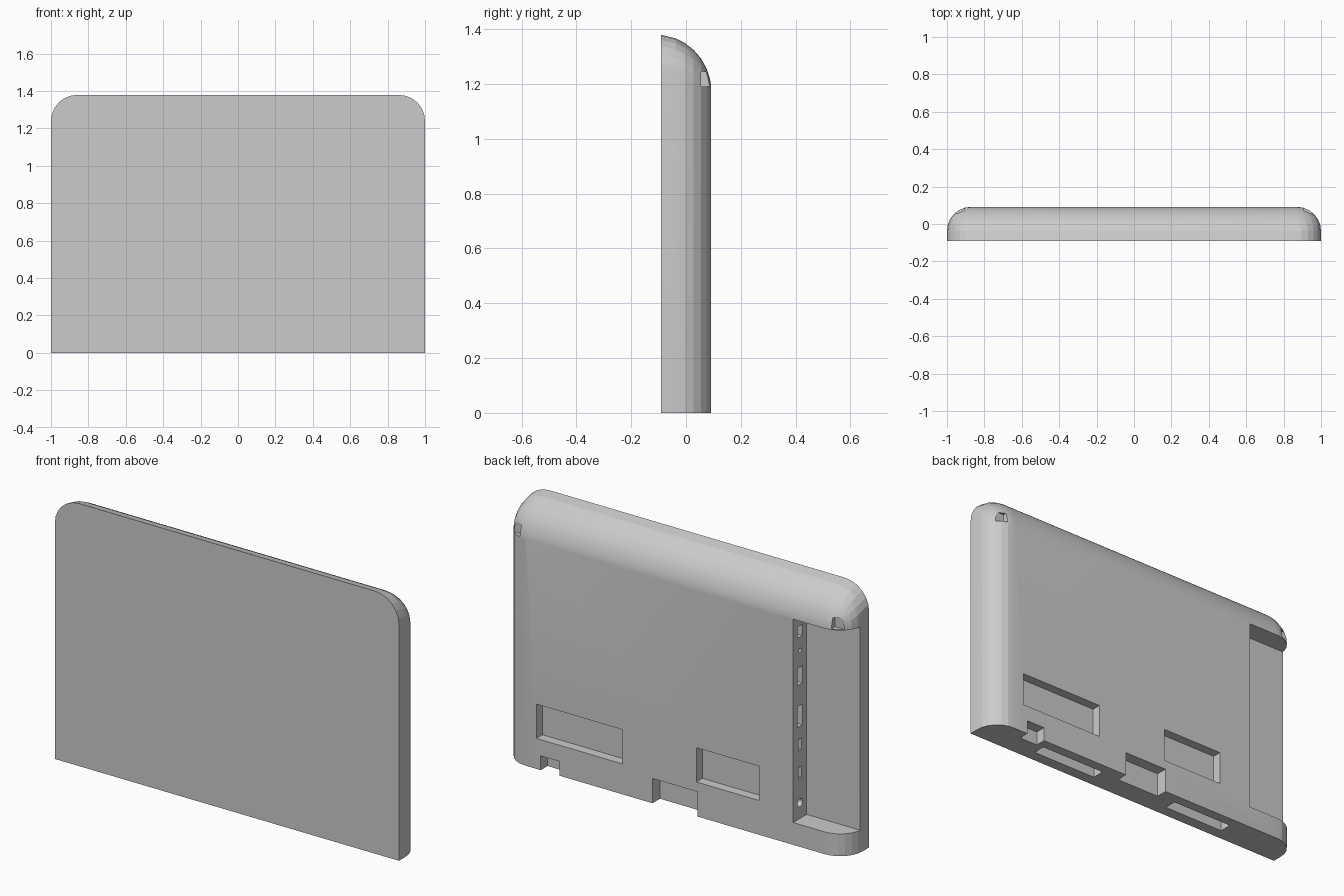
import bpy, bmesh
from math import sin, cos, pi, sqrt, radians

if "Cube" in bpy.data.objects:
    bpy.data.objects.remove(bpy.data.objects["Cube"])

BACK, FLOOR = 0.092, -0.02

grey = bpy.data.materials.new("plain_grey")
grey.use_nodes = True
grey.diffuse_color = (0.6, 0.6, 0.6, 1)
grey.node_tree.nodes["Principled BSDF"].inputs["Base Color"].default_value = (0.6, 0.6, 0.6, 1)


def make_object(name, bm):
    mesh = bpy.data.meshes.new(name)
    bmesh.ops.recalc_face_normals(bm, faces=bm.faces)
    bm.to_mesh(mesh)
    bm.free()
    mesh.materials.append(grey)
    obj = bpy.data.objects.new(name, mesh)
    bpy.context.collection.objects.link(obj)
    return obj


def outline(y, half_width):
    """Rounded-top outline of the shell at one depth."""
    top = 1.17 + 0.21 * sqrt(max(0, 1 - ((y + 0.11) / 0.203) ** 2))
    r = half_width - 0.86
    pts = [(half_width, 0)]
    for side in (1, -1):
        for i in range(7):
            a = pi / 12 * (i if side == 1 else 6 - i)
            pts.append((side * (half_width - r + r * cos(a)), top - r + r * sin(a)))
    pts.append((-half_width, 0))
    return [(x, y, z) for x, z in pts]


# Shell: outlines lofted from the flat front to the rounded back
layers = [(-BACK, 1.0)]
for i in range(7):
    a = pi / 12 * i
    layers.append((BACK - 0.13 + 0.13 * sin(a), 0.87 + 0.13 * cos(a)))
bm = bmesh.new()
rings = [[bm.verts.new(p) for p in outline(y, w)] for y, w in layers]
count = len(rings[0])
for lower, upper in zip(rings, rings[1:]):
    for i in range(count - 1):
        bm.faces.new((lower[i], lower[i + 1], upper[i + 1], upper[i]))
bm.faces.new(rings[0])
bm.faces.new(rings[-1])
bm.faces.new([r[0] for r in rings] + [r[-1] for r in reversed(rings)])
shell = make_object("back_shell", bm)


def apply_cut(name, bm):
    cutter = make_object(name, bm)
    cutter.hide_render = True
    bpy.context.view_layer.objects.active = shell
    mod = shell.modifiers.new(name, "BOOLEAN")
    mod.operation, mod.solver, mod.object = "DIFFERENCE", "EXACT", cutter
    bpy.ops.object.modifier_apply(modifier=name)
    bpy.data.objects.remove(cutter)


def cut_box(name, x, y, z):
    bm = bmesh.new()
    bmesh.ops.create_cube(bm, size=1)
    for v in bm.verts:
        v.co = [lo + (c + 0.5) * (hi - lo) for c, (lo, hi) in zip(v.co, (x, y, z))]
    apply_cut(name, bm)


def cut_round(name, radius, z):
    bm = bmesh.new()
    bmesh.ops.create_cone(bm, cap_ends=True, segments=16, radius1=radius, radius2=radius, depth=0.1)
    for v in bm.verts:
        v.co = (v.co.z - 0.69, v.co.x + 0.035, v.co.y + z)
    apply_cut(name, bm)


# Open side bay with its row of ports
cut_box("side_bay", (-1.1, -0.687), (FLOOR, 0.2), (0.117, 1.185))
for z, height, half in ((1.1, 0.06, 0.02), (0.867, 0.09, 0.02), (0.657, 0.11, 0.02),
                        (0.505, 0.06, 0.011), (0.358, 0.06, 0.011)):
    cut_box("port", (-0.74, -0.64), (0.035 - half, 0.035 + half), (z - height / 2, z + height / 2))
cut_round("small_jack", 0.011, 1.0)
cut_round("large_jack", 0.021, 0.2)

# Rear windows and bottom notches
cut_box("wide_window", (0.305, 0.805), (0.042, 0.2), (0.16, 0.34))
cut_box("narrow_window", (-0.49, -0.125), (0.042, 0.2), (0.18, 0.36))
cut_box("small_notch", (0.67, 0.78), (0.035, 0.2), (-0.1, 0.075))
cut_box("middle_notch", (-0.13, 0.13), (0.03, 0.2), (-0.1, 0.13))

# Slots in the underside
for x in ((0.24, 0.63), (-0.6, -0.235)):
    cut_box("bottom_slot", x, (-0.03, 0.042 - 0.004), (-0.1, 0.06))

# Strap holes in the upper corners
for x in ((0.905, 1.1), (-1.1, -0.905)):
    cut_box("strap_hole", x, (0.055, 0.2), (1.19, 1.245))

bpy.ops.object.select_all(action="DESELECT")
shell.select_set(True)
bpy.context.view_layer.objects.active = shell
bpy.ops.object.shade_smooth_by_angle(angle=radians(12))
